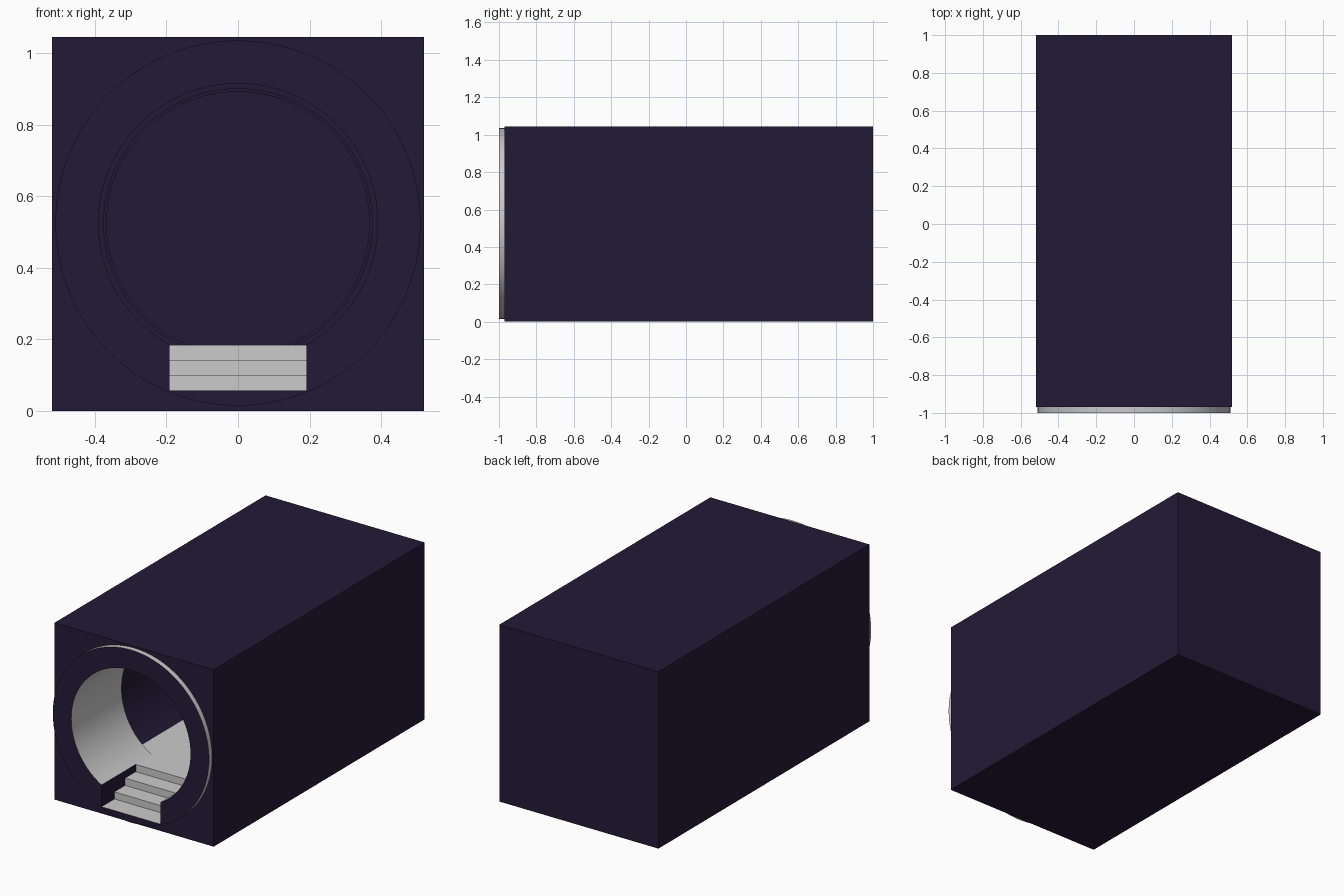
import bpy, bmesh, math
from mathutils import Vector

if "Cube" in bpy.data.objects:
    bpy.data.objects.remove(bpy.data.objects["Cube"])

CZ, FLOOR = 0.525, 0.185          # bore axis height, walkway height

navy = bpy.data.materials.new("navy")
navy.diffuse_color = (0.016, 0.011, 0.038, 1)
navy.use_nodes = True
navy.node_tree.nodes["Principled BSDF"].inputs["Base Color"].default_value = navy.diffuse_color
grey = bpy.data.materials.new("grey")
grey.diffuse_color = (0.8, 0.8, 0.8, 1)
grey.use_nodes = True
grey.node_tree.nodes["Principled BSDF"].inputs["Base Color"].default_value = grey.diffuse_color


def prism(name, base, sweep):
    """Extrude a planar outline along a vector."""
    bm = bmesh.new()
    face = bm.faces.new([bm.verts.new(p) for p in base])
    ext = bmesh.ops.extrude_face_region(bm, geom=[face])
    bmesh.ops.translate(bm, vec=Vector(sweep),
                        verts=[v for v in ext["geom"] if isinstance(v, bmesh.types.BMVert)])
    bmesh.ops.recalc_face_normals(bm, faces=bm.faces)
    me = bpy.data.meshes.new(name)
    bm.to_mesh(me)
    bm.free()
    ob = bpy.data.objects.new(name, me)
    bpy.context.collection.objects.link(ob)
    return ob


def vault(name, r, y0, y1, n=96):
    """Round tunnel with a flat floor."""
    a = math.asin((FLOOR - CZ) / r)
    angles = [a + (math.pi - 2 * a) * i / n for i in range(n + 1)]
    return prism(name, [(r * math.cos(t), y0, CZ + r * math.sin(t)) for t in angles],
                 (0, y1 - y0, 0))


# Outer block and the raised ring on its front
body = prism("tunnel_block", [(-.52, -.97, 0), (.52, -.97, 0), (.52, -.97, 1.045), (-.52, -.97, 1.045)],
             (0, 1.97, 0))
ring = prism("portal_ring", [(.51 * math.cos(t), -1, CZ + .51 * math.sin(t))
                             for t in (math.tau * i / 128 for i in range(128))], (0, .03, 0))

# Hollow: entrance bore, wider chamber, stepped recess in the end wall
cutters = [vault("bore_cutter", .39, -1.1, -.5),
           vault("chamber_cutter", .46, -.53, .92),
           vault("recess_cutter", .375, .8, .94),
           vault("inner_recess_cutter", .367, .8, .96)]

# Entrance stairs
stairs = [(-1.1, .3), (-1.1, .057), (-.88, .057), (-.88, .099), (-.78, .099),
          (-.78, .142), (-.68, .142), (-.68, .3)]
cutters.append(prism("stair_cutter", [(-.192, y, z) for y, z in stairs], (.384, 0, 0)))


def is_grey(c, n):
    r = math.hypot(c.x, c.z - CZ)
    tread = n.z > .99 and .01 < c.z < .2
    riser = n.y < -.9 and -.95 < c.y < -.6
    lining = abs(n.y) < .1 and c.y < -.45 and c.z > FLOOR and r < .4
    rim = abs(n.y) < .1 and c.y < -.97 and r > .5
    return tread or riser or lining or rim


for ob in (body, ring):
    for cut in cutters if ob is body else (cutters[0], cutters[-1]):
        mod = ob.modifiers.new(cut.name, 'BOOLEAN')
        mod.operation, mod.solver, mod.object = 'DIFFERENCE', 'EXACT', cut
    bpy.ops.object.select_all(action='DESELECT')
    bpy.context.view_layer.objects.active = ob
    ob.select_set(True)
    for mod in list(ob.modifiers):
        bpy.ops.object.modifier_apply(modifier=mod.name)
    # Colour: grey lining, treads and rim, navy elsewhere
    ob.data.materials.clear()
    ob.data.materials.append(navy)
    ob.data.materials.append(grey)
    for p in ob.data.polygons:
        p.material_index = int(is_grey(p.center, p.normal))
    bpy.ops.object.shade_smooth_by_angle(angle=math.radians(30))

for cut in cutters:
    bpy.data.objects.remove(cut)
